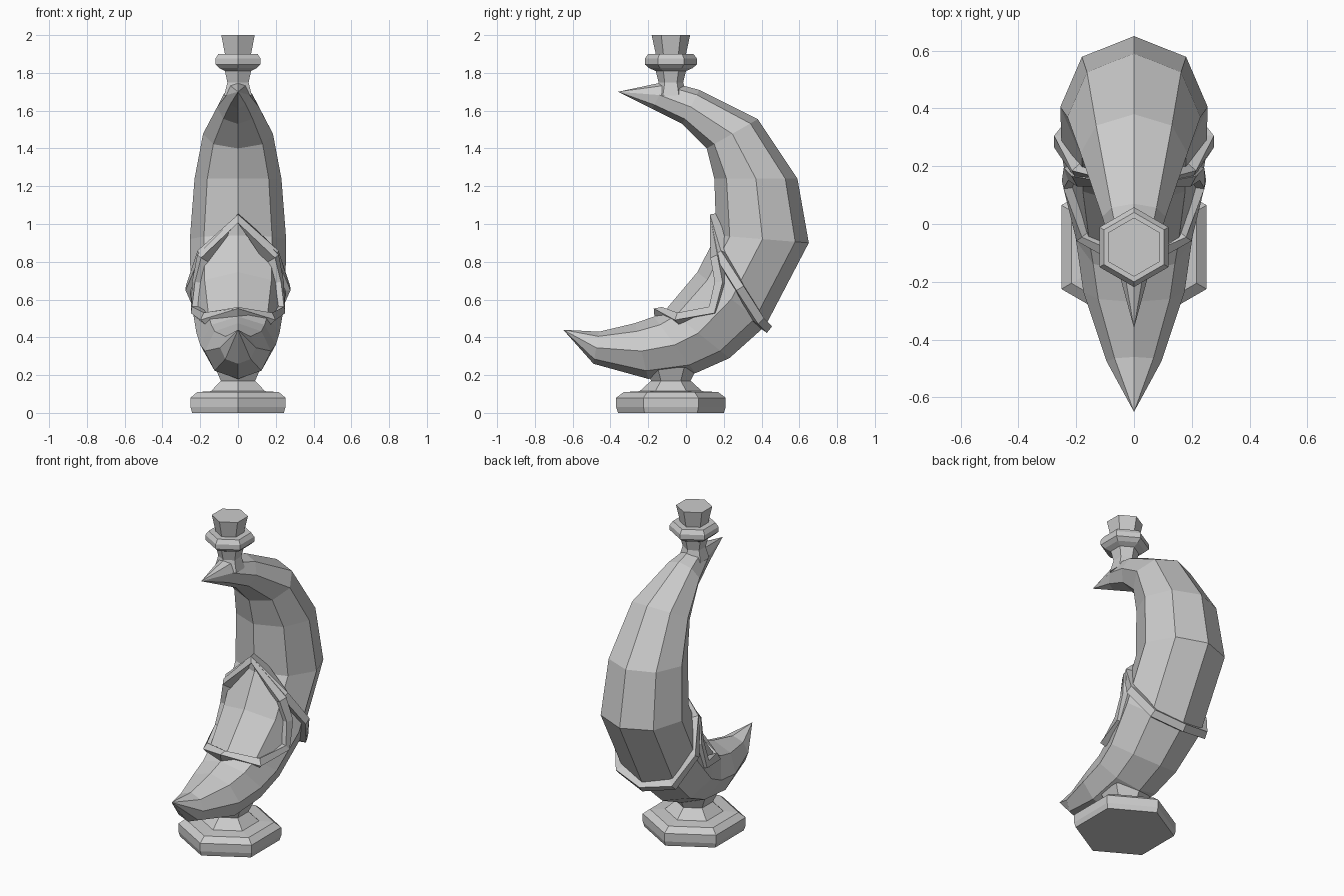
import bpy, bmesh, math
from mathutils import Vector

cube = bpy.data.objects.get("Cube")
if cube:
    bpy.data.objects.remove(cube)

stone = bpy.data.materials.new("plain_grey")
stone.use_nodes = True
stone.diffuse_color = (0.6, 0.6, 0.6, 1)
stone.node_tree.nodes["Principled BSDF"].inputs["Base Color"].default_value = (0.6, 0.6, 0.6, 1)


def finish(name, bm):
    bmesh.ops.recalc_face_normals(bm, faces=bm.faces)
    mesh = bpy.data.meshes.new(name)
    bm.to_mesh(mesh)
    bm.free()
    mesh.materials.append(stone)
    obj = bpy.data.objects.new(name, mesh)
    bpy.context.collection.objects.link(obj)
    return obj


def skin(bm, rings, closed=False):
    """Join rings of vertices with quads."""
    pairs = list(zip(rings, rings[1:]))
    if closed:
        pairs.append((rings[-1], rings[0]))
    for a, b in pairs:
        for i in range(len(a)):
            j = (i + 1) % len(a)
            bm.faces.new((a[i], a[j], b[j], b[i]))


def hex_turning(name, profile, y):
    """Six-sided turned part from (radius, height) pairs."""
    bm = bmesh.new()
    rings = []
    for r, z in profile:
        rings.append([bm.verts.new((r * math.sin(k * math.pi / 3),
                                    y + r * math.cos(k * math.pi / 3), z)) for k in range(6)])
    skin(bm, rings)
    bm.faces.new(rings[0])
    bm.faces.new(rings[-1])
    return finish(name, bm)


# Crescent body: outer (y, z), inner (y, z), half width
stations = [
    ((-0.10, 1.755), (-0.18, 1.61), 0.06),
    ((0.07, 1.71), (-0.02, 1.53), 0.11),
    ((0.38, 1.555), (0.11, 1.40), 0.185),
    ((0.59, 1.24), (0.15, 1.24), 0.23),
    ((0.65, 0.90), (0.16, 0.94), 0.255),
    ((0.42, 0.46), (0.06, 0.745), 0.25),
    ((0.23, 0.29), (-0.10, 0.555), 0.22),
    ((0.05, 0.21), (-0.17, 0.51), 0.20),
    ((-0.20, 0.18), (-0.27, 0.475), 0.175),
    ((-0.49, 0.26), (-0.46, 0.43), 0.095),
]
top_tip, low_tip = (0, -0.36, 1.70), (0, -0.65, 0.44)

bm = bmesh.new()
rings, axis = [], []
for outer, inner, width in stations:
    o, i = Vector((0, *outer)), Vector((0, *inner))
    mid, half = (o + i) / 2, (o - i) / 2
    axis.append(mid)
    ring = []
    for k in range(8):
        a = k * math.pi / 4
        ring.append(bm.verts.new(mid + half * math.cos(a) + Vector((width * math.sin(a), 0, 0))))
    rings.append(ring)
skin(bm, rings)
for ring, tip in ((rings[0], top_tip), (rings[-1], low_tip)):
    point = bm.verts.new(tip)
    for k in range(8):
        bm.faces.new((ring[k], ring[(k + 1) % 8], point))
finish("crescent_body", bm)

# Dense centre line, used to find the outward direction for the trims
centres = [a.lerp(b, t / 10) for a, b in zip(axis, axis[1:]) for t in range(10)]


def trim(name, half_path, width, height):
    """Raised closed strip; half_path runs from centre to centre on the +x side."""
    pts = [Vector(p) for p in half_path]
    pts += [Vector((-p.x, p.y, p.z)) for p in reversed(pts[1:-1])]
    n = len(pts)
    bm = bmesh.new()
    rings = []
    for k, p in enumerate(pts):
        centre = min(centres, key=lambda c: (c - p).length)
        along = (pts[(k + 1) % n] - pts[k - 1]).normalized()
        out = p - centre
        out = (out - along * out.dot(along)).normalized()
        side = along.cross(out)
        rings.append([bm.verts.new(p + side * s * width + out * h * height)
                      for s, h in ((-1, -2), (-0.8, 1), (0.8, 1), (1, -2))])
    skin(bm, rings, True)
    return finish(name, bm)


# Shield-shaped frame on the inner curve
trim("shield_frame", [(0, 0.15, 1.03), (0.19, 0.16, 0.82), (0.215, 0.18, 0.69),
                      (0.225, 0.14, 0.545), (0.175, -0.04, 0.50), (0, -0.145, 0.535)], 0.028, 0.022)

# Band running from the shield shoulders round the back
trim("back_band", [(0, 0.15, 1.03), (0.19, 0.18, 0.84), (0.255, 0.285, 0.66),
                   (0.18, 0.385, 0.495), (0, 0.425, 0.455)], 0.028, 0.022)

# Foot and top fitting
hex_turning("foot", [(0.28, 0), (0.29, 0.03), (0.29, 0.08), (0.25, 0.11),
                     (0.165, 0.115), (0.105, 0.17), (0.14, 0.24)], -0.08)
hex_turning("top_fitting", [(0.085, 1.68), (0.065, 1.75), (0.08, 1.81), (0.115, 1.825),
                            (0.138, 1.845), (0.138, 1.875), (0.12, 1.90),
                            (0.08, 1.90), (0.102, 2.0)], -0.08)
